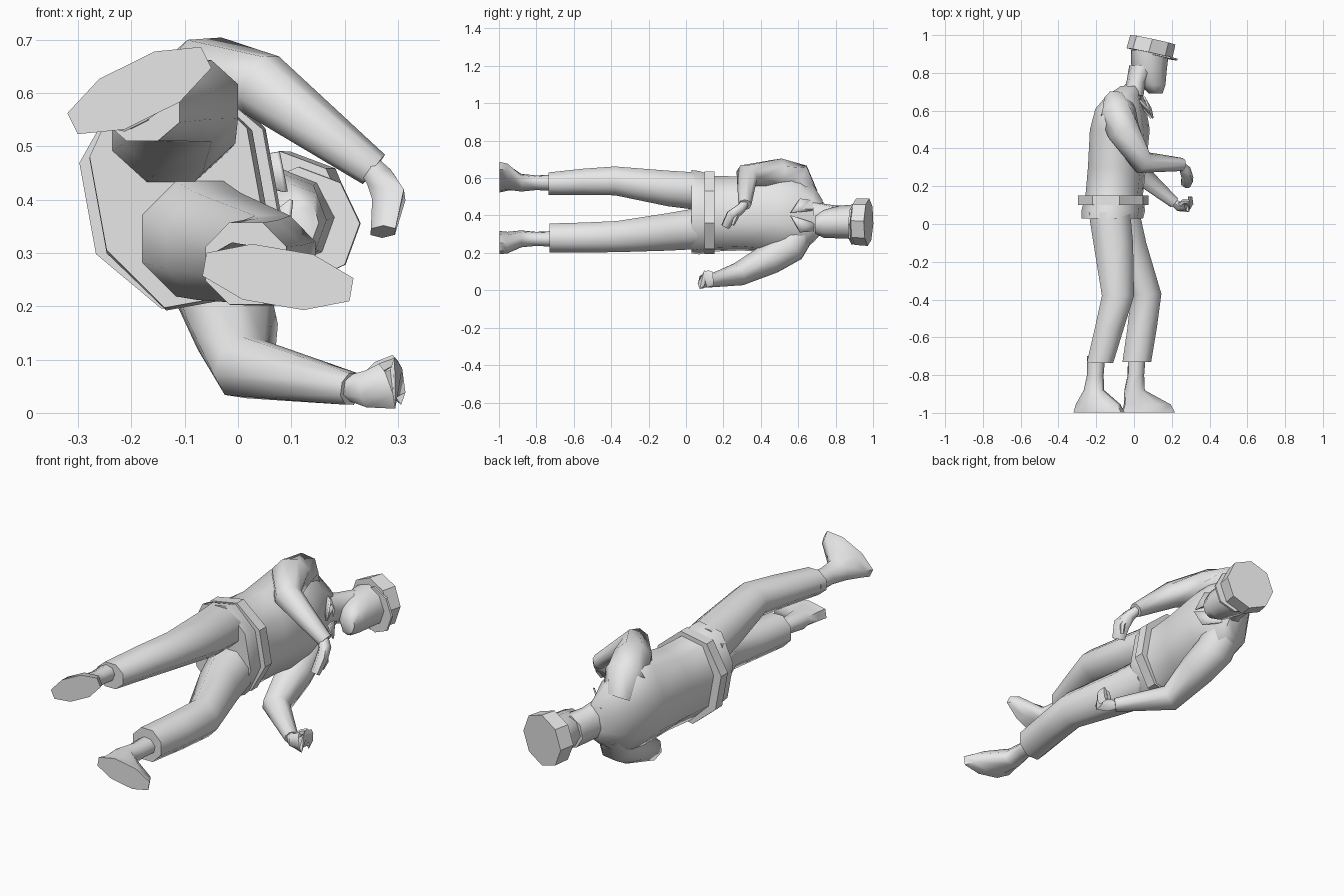
import bpy, math
from mathutils import Vector

grey = bpy.data.materials.new("plain_grey")
grey.diffuse_color = (0.8, 0.8, 0.8, 1)


def make(name, verts, faces, sharp):
    me = bpy.data.meshes.new(name)
    me.from_pydata(verts, [], faces)
    me.materials.append(grey)
    me.shade_smooth()
    me.set_sharp_from_angle(angle=math.radians(sharp))
    ob = bpy.data.objects.new(name, me)
    bpy.context.collection.objects.link(ob)
    return ob


def loft(name, rings, axis=None, yaw=0.0, sides=8, sharp=62):
    """Skin rings (x, y, z, forward radius, side radius); without axis follow the path."""
    pts = [Vector(r[:3]) for r in rings]
    grow = 1 / math.cos(math.pi / sides)
    verts, faces, n = [], [], len(rings)
    for i, r in enumerate(rings):
        if axis:
            t = Vector(axis).normalized()
            ref = Vector((math.cos(yaw), 0, math.sin(yaw)))
        else:
            a = (pts[i] - pts[i - 1]).normalized() if i else Vector()
            b = (pts[i + 1] - pts[i]).normalized() if i < n - 1 else Vector()
            t = (a + b).normalized()
            ref = Vector((0.6, 0.8, 0))
            if abs(t.dot(ref)) > 0.9:
                ref = Vector((0.8, -0.6, 0))
        u = (ref - t * ref.dot(t)).normalized()
        v = u.cross(t)
        for k in range(sides):
            w = 2 * math.pi * (k + 0.5) / sides
            verts.append(pts[i] + u * math.cos(w) * r[3] * grow + v * math.sin(w) * r[4] * grow)
    for i in range(n - 1):
        for k in range(sides):
            j = (k + 1) % sides
            a, b = i * sides, (i + 1) * sides
            faces.append((a + k, b + k, b + j, a + j))
    faces.append(tuple(range(sides)))
    faces.append(tuple(range(n * sides - 1, (n - 1) * sides - 1, -1)))
    return make(name, verts, faces, sharp)


def plate(name, corners, thick):
    ob = make(name, corners, [tuple(range(len(corners)))], 30)
    m = ob.modifiers.new("thickness", "SOLIDIFY")
    m.thickness, m.offset = thick, 0


Y = (0, 1, 0)

# Jacket with flared hem, and belt
loft("jacket", [(-.115, .03, .42, .15, .215), (-.11, .07, .415, .155, .215),
                (-.105, .15, .41, .14, .195), (-.09, .3, .41, .142, .19),
                (-.075, .5, .42, .145, .215), (-.07, .61, .42, .12, .22),
                (-.05, .68, .41, .085, .15), (-.015, .73, .395, .05, .085)], Y, .18)
loft("belt", [(-.11, .10, .415, .175, .21), (-.11, .152, .415, .175, .21)], Y, .18, sharp=30)

# Trouser legs
loft("upper_trouser_leg", [(-.13, .06, .53, .11, .10), (-.11, -.1, .545, .105, .095),
                           (-.085, -.38, .585, .085, .077), (-.13, -.55, .58, .077, .07),
                           (-.18, -.735, .57, .07, .06)], Y)
loft("lower_trouser_leg", [(-.08, .06, .33, .11, .11), (-.035, -.1, .312, .10, .10),
                           (.065, -.37, .287, .08, .083), (.043, -.55, .282, .078, .08),
                           (.015, -.73, .28, .076, .077)], Y)

# Ankles running into shoes
for name, ankle, foot, yaw in (("upper_shoe", (-.20, .575), (-.185, .605), .46),
                               ("lower_shoe", (.015, .275), (.075, .255), -.17)):
    ax, az = ankle
    fx, fz = foot
    loft(name, [(ax, -.70, az, .045, .04), (ax - .005, -.8, az, .042, .035),
                (ax - .012, -.88, az, .052, .042), (fx - .005, -.955, fz, .122, .05),
                (fx, -.997, fz, .14, .053)], Y, yaw)

# Sleeves
loft("upper_arm_sleeve", [(-.08, .64, .50, .06, .08), (-.085, .59, .595, .09, .085),
                          (-.055, .49, .625, .085, .078), (.045, .325, .615, .06, .058),
                          (.255, .315, .457, .032, .032)])
loft("lower_arm_sleeve", [(-.04, .62, .32, .07, .08), (-.03, .56, .235, .09, .085),
                          (-.01, .45, .17, .08, .078), (.012, .28, .085, .06, .058),
                          (.213, .113, .045, .03, .03)])

# Hands: palm, curled fingers and thumb
loft("upper_hand", [(.245, .315, .465, .02, .02), (.27, .29, .435, .026, .026),
                    (.283, .245, .40, .024, .035), (.272, .21, .34, .018, .026)], sides=6)
loft("upper_thumb", [(.272, .28, .425, .014, .014), (.293, .265, .385, .011, .011),
                     (.283, .25, .35, .007, .007)], sides=5)
loft("lower_hand", [(.205, .118, .047, .02, .02), (.24, .092, .045, .025, .03),
                    (.28, .085, .05, .018, .04), (.30, .105, .06, .012, .04),
                    (.297, .145, .062, .01, .032)], sides=6)
loft("lower_thumb", [(.24, .10, .06, .012, .012), (.265, .12, .085, .011, .011),
                     (.295, .12, .10, .008, .008)], sides=5)

# Collar flaps
plate("upper_lapel", [(-.05, .735, .47), (.045, .67, .425), (.09, .56, .415), (.075, .61, .49)], .009)
plate("lower_lapel", [(-.03, .735, .32), (.055, .67, .365), (.10, .56, .40), (.09, .61, .31)], .009)

# Neck and head
loft("neck", [(-.01, .68, .395, .055, .08), (.01, .75, .385, .045, .073), (.05, .84, .37, .07, .075)], Y, -.2)
loft("head", [(.115, .69, .35, .032, .045), (.10, .735, .355, .06, .07),
              (.08, .82, .365, .088, .08), (.085, .92, .367, .095, .085)], Y, -.35)

# Flat cap tipped forward, with its peak
tip = (.21, .97, -.03)
loft("cap", [(.082, .905, .367, .115, .115), (.10, .976, .364, .112, .118)], tip, -.35, sharp=30)
loft("cap_peak", [(.118, .889, .353, .105, .10), (.12, .899, .353, .105, .10)], tip, -.35, sharp=30)
